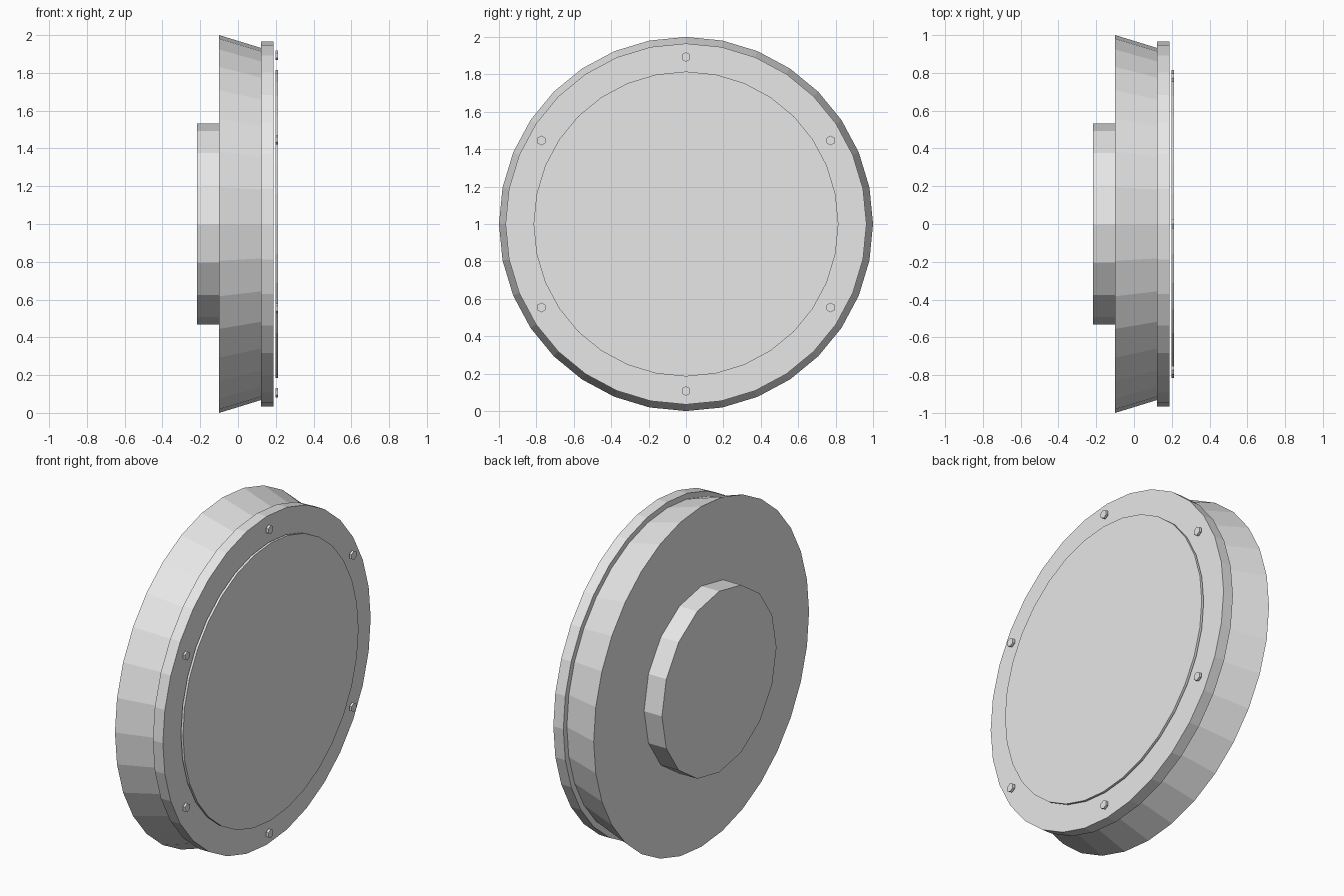
import bpy, bmesh, math
from mathutils import Matrix

if "Cube" in bpy.data.objects:
    bpy.data.objects.remove(bpy.data.objects["Cube"])

grey = bpy.data.materials.new("light_grey")
grey.diffuse_color = (0.8, 0.8, 0.8, 1.0)
grey.use_nodes = True
grey.node_tree.nodes["Principled BSDF"].inputs["Base Color"].default_value = grey.diffuse_color


def disc(name, x0, x1, r0, r1, sides, y=0.0, z=1.0):
    """Flat-shaded capped cylinder or cone along x, with a corner at the top."""
    bm = bmesh.new()
    rings = []
    for x, r in ((x0, r0), (x1, r1)):
        rings.append([bm.verts.new((x, r * math.sin(2 * math.pi * i / sides),
                                    r * math.cos(2 * math.pi * i / sides)))
                      for i in range(sides)])
    a, b = rings
    for i in range(sides):
        j = (i + 1) % sides
        bm.faces.new((a[i], a[j], b[j], b[i]))
    bm.faces.new(a)
    bm.faces.new(b)
    bmesh.ops.recalc_face_normals(bm, faces=bm.faces)
    bmesh.ops.transform(bm, matrix=Matrix.Translation((0, y, z)), verts=bm.verts)
    mesh = bpy.data.meshes.new(name)
    bm.to_mesh(mesh)
    bm.free()
    mesh.materials.append(grey)
    ob = bpy.data.objects.new(name, mesh)
    bpy.context.collection.objects.link(ob)
    return ob


# Hub, tapered drum, rim and thin cover plate
disc("rear_hub", -0.216, -0.10, 0.532, 0.532, 16)
disc("tapered_drum", -0.10, 0.122, 1.0, 0.932, 32)
disc("front_rim", 0.122, 0.187, 0.965, 0.965, 32)
disc("cover_plate", 0.199, 0.213, 0.815, 0.815, 32)

# Ring of six hexagonal bolt heads
for k in range(6):
    t = math.radians(60 * k)
    disc(f"bolt_{k + 1}", 0.199, 0.213, 0.026, 0.026, 6,
         0.893 * math.sin(t), 1.0 + 0.893 * math.cos(t))
